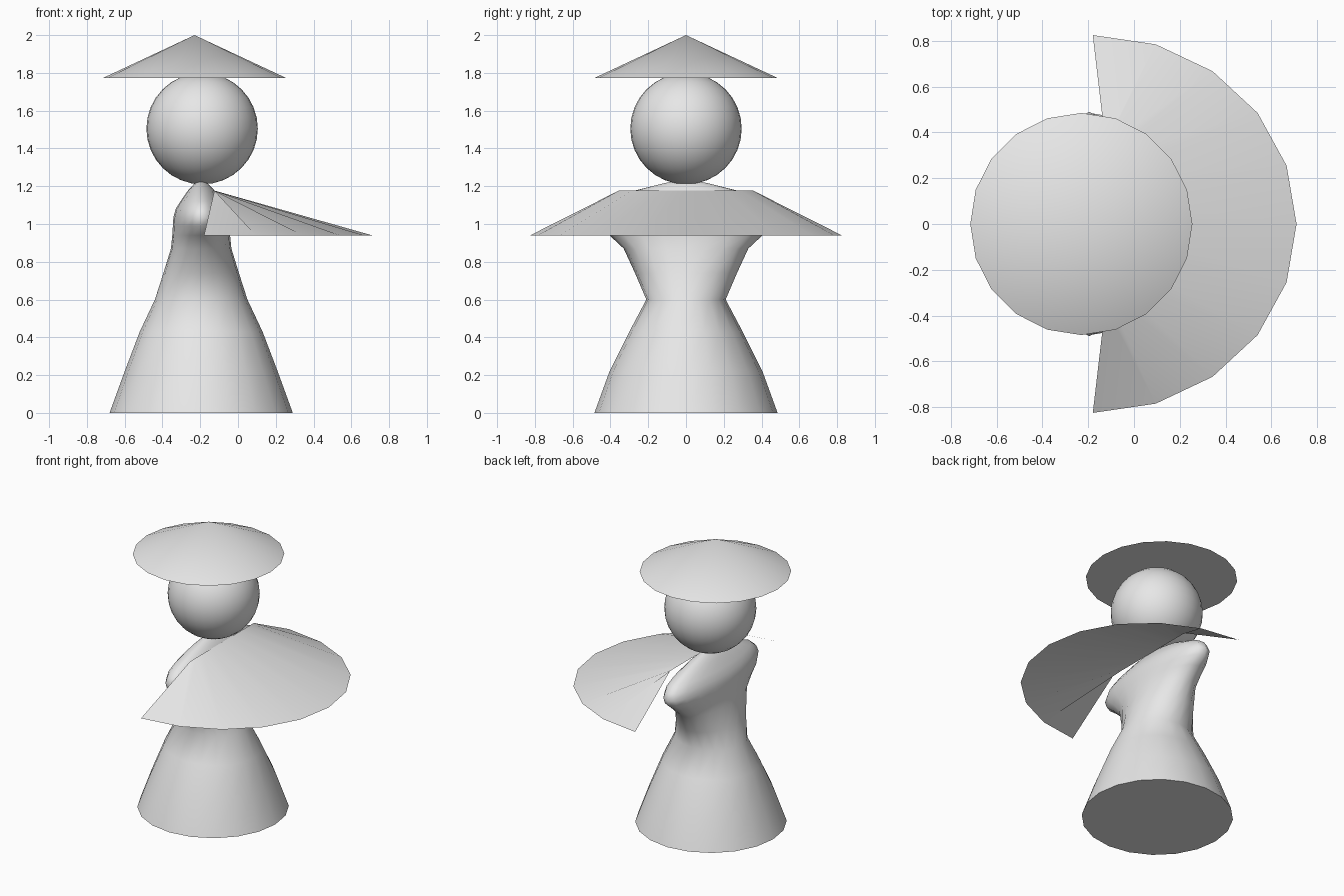
import bpy, bmesh
from math import sin, cos, pi, radians

cube = bpy.data.objects.get("Cube")
if cube:
    bpy.data.objects.remove(cube, do_unlink=True)

SIDES = 20
AXIS_X = -0.195

grey = bpy.data.materials.new("plain_grey")
grey.use_nodes = True
colour = (0.8, 0.8, 0.8, 1)
grey.diffuse_color = colour
grey.node_tree.nodes["Principled BSDF"].inputs["Base Color"].default_value = colour


def finish(obj, angle=40):
    obj.data.materials.clear()
    obj.data.materials.append(grey)
    bpy.ops.object.select_all(action='DESELECT')
    obj.select_set(True)
    bpy.context.view_layer.objects.active = obj
    bpy.ops.object.shade_smooth_by_angle(angle=radians(angle))


def mesh_object(name, bm, angle=40):
    mesh = bpy.data.meshes.new(name)
    bm.to_mesh(mesh)
    bm.free()
    obj = bpy.data.objects.new(name, mesh)
    bpy.context.collection.objects.link(obj)
    finish(obj, angle)


def bridge(bm, a, b, closed):
    for i in range(len(a) if closed else len(a) - 1):
        j = (i + 1) % len(a)
        bm.faces.new((a[i], a[j], b[j], b[i]))


# Gown: elliptical rings (height, half depth, half width) from hem to neck
rings = [(0, .485, .485), (.22, .405, .405), (.43, .325, .30), (.6, .245, .21),
         (.74, .20, .27), (.87, .16, .33), (.94, .153, .405), (.99, .15, .47),
         (1.035, .147, .49), (1.08, .135, .47), (1.12, .11, .42),
         (1.18, .068, .26), (1.215, .035, .12), (1.23, .01, .04)]
bm = bmesh.new()
loops = [[bm.verts.new((AXIS_X + rx * cos(2 * pi * i / SIDES),
                        ry * sin(2 * pi * i / SIDES), z)) for i in range(SIDES)]
         for z, rx, ry in rings]
for low, high in zip(loops, loops[1:]):
    bridge(bm, low, high, True)
bm.faces.new(loops[0][::-1])
bm.faces.new(loops[-1])
mesh_object("gown", bm, 60)

# Cape: half cone whose upper edge is a straight line across the shoulders
bm = bmesh.new()
angles = [pi * (i / 10 - 0.5) for i in range(11)]
hem = [bm.verts.new((-.18 + .89 * cos(a), .825 * sin(a), .94)) for a in angles]
collar = [bm.verts.new((-.125, .355 * sin(a), 1.177)) for a in angles]
bridge(bm, hem, collar, False)
mesh_object("cape", bm)

# Head
bpy.ops.mesh.primitive_uv_sphere_add(segments=32, ring_count=16, radius=.295,
                                     location=(-.19, 0, 1.505))
head = bpy.context.object
head.name = "head"
finish(head)

# Hat: wide shallow cone
bm = bmesh.new()
brim = [bm.verts.new((-.23 + .485 * cos(2 * pi * i / SIDES),
                      .485 * sin(2 * pi * i / SIDES), 1.773)) for i in range(SIDES)]
tip = bm.verts.new((-.23, 0, 2))
for i in range(SIDES):
    bm.faces.new((brim[i], brim[(i + 1) % SIDES], tip))
bm.faces.new(brim[::-1])
mesh_object("hat", bm, 30)
